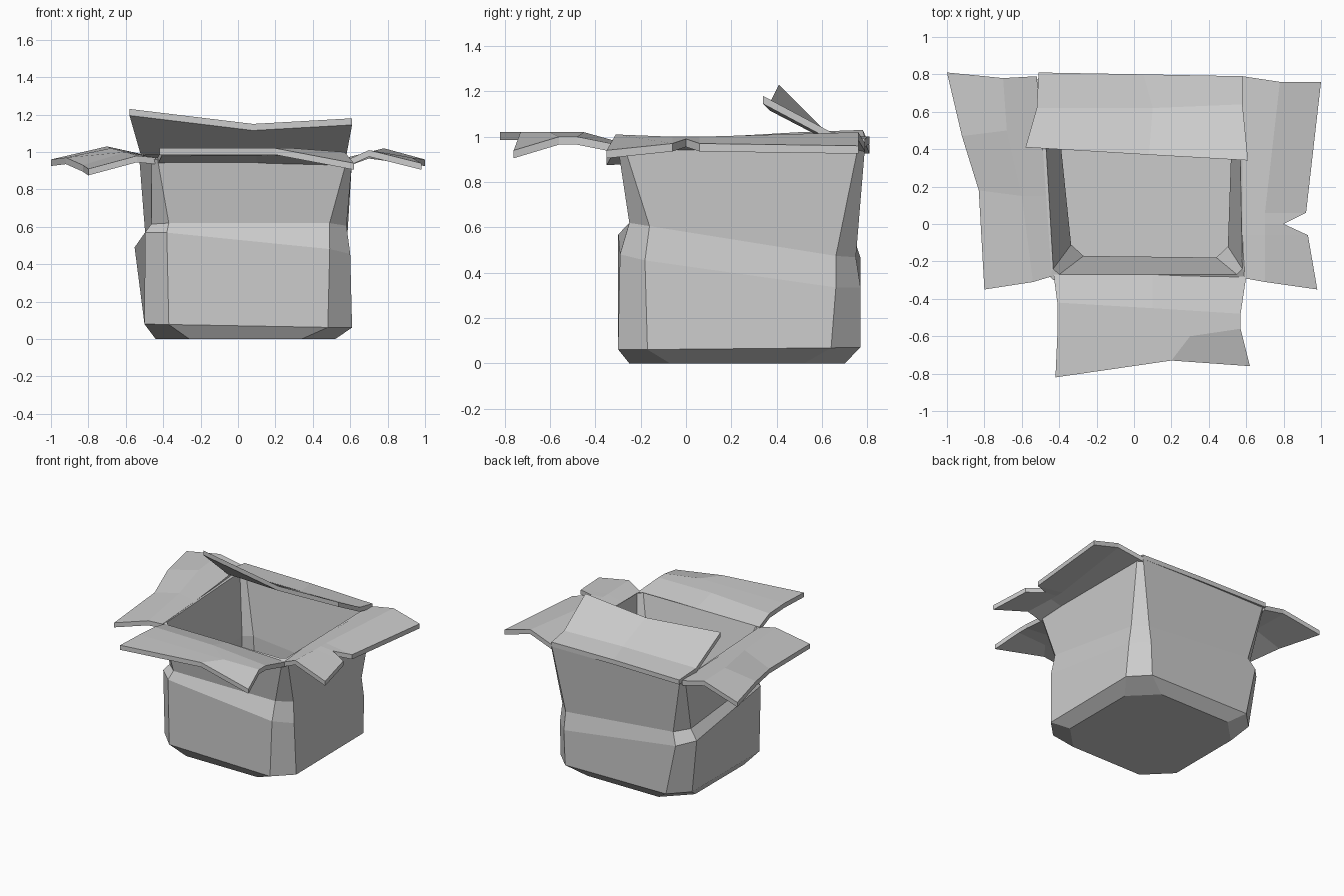
import bpy
import bmesh
from mathutils import Vector

default_cube = bpy.data.objects.get("Cube")
if default_cube:
    bpy.data.objects.remove(default_cube, do_unlink=True)

FLAP_THICKNESS = 0.035


def make_material(name, colour):
    material = bpy.data.materials.new(name)
    material.use_nodes = True
    material.diffuse_color = colour
    material.node_tree.nodes["Principled BSDF"].inputs["Base Color"].default_value = colour
    return material


card_grey = make_material("card grey", (0.6, 0.6, 0.6, 1))


def finish(bm, name):
    """Turn a bmesh into a flat shaded object with outward normals."""
    bmesh.ops.recalc_face_normals(bm, faces=bm.faces[:])
    mesh = bpy.data.meshes.new(name)
    bm.to_mesh(mesh)
    bm.free()
    mesh.materials.append(card_grey)
    obj = bpy.data.objects.new(name, mesh)
    bpy.context.collection.objects.link(obj)
    return obj


def cut_corner_ring(bm, corners, cut):
    """Make an eight sided ring from four corners by cutting each corner off."""
    points = [Vector(corner) for corner in corners]
    ring = []
    for index, point in enumerate(points):
        previous = points[index - 1]
        following = points[(index + 1) % len(points)]
        for neighbour in (previous, following):
            direction = (neighbour - point).normalized()
            ring.append(bm.verts.new(point + direction * cut))
    return ring


def bridge(bm, lower, upper):
    count = len(lower)
    for index in range(count):
        after = (index + 1) % count
        bm.faces.new((lower[index], lower[after], upper[after], upper[index]))


def make_body(name, sections):
    """Skin the sections in order and close both ends."""
    bm = bmesh.new()
    rings = [cut_corner_ring(bm, corners, cut) for cut, corners in sections]
    for lower, upper in zip(rings, rings[1:]):
        bridge(bm, lower, upper)
    bm.faces.new(rings[0])
    bm.faces.new(rings[-1])
    return finish(bm, name)


def make_flap(name, rows):
    """Make a creased sheet from rows running hinge to tip, thickened downwards."""
    bm = bmesh.new()
    drop = Vector((0, 0, -FLAP_THICKNESS))
    top = [[bm.verts.new(point) for point in row] for row in rows]
    under = [[bm.verts.new(Vector(point) + drop) for point in row] for row in rows]
    last_row = len(rows) - 1
    last_column = len(rows[0]) - 1

    # upper and lower skins
    for sheet in (top, under):
        for r in range(last_row):
            for c in range(last_column):
                bm.faces.new((sheet[r][c], sheet[r][c + 1],
                              sheet[r + 1][c + 1], sheet[r + 1][c]))

    # card edge all the way round
    border = [(0, c) for c in range(last_column)]
    border += [(r, last_column) for r in range(last_row)]
    border += [(last_row, c) for c in range(last_column, 0, -1)]
    border += [(r, 0) for r in range(last_row, 0, -1)]
    outline_top = [top[r][c] for r, c in border]
    outline_under = [under[r][c] for r, c in border]
    bridge(bm, outline_under, outline_top)
    return finish(bm, name)


# Box body: outer wall upwards, over the rim, then down the inside.
# Corners run front right, front left, back left, back right of the model.
make_body("box_body", [
    # underside
    (0.18, [(-.44, -.25, 0), (.52, -.25, 0), (.52, .70, 0), (-.44, .70, 0)]),
    # foot bevel
    (0.13, [(-.50, -.30, .08), (.61, -.30, .06), (.61, .77, .07), (-.50, .77, .08)]),
    # bulge below the crease
    (0.11, [(-.49, -.30, .58), (.60, -.29, .47), (.60, .77, .32), (-.56, .77, .48)]),
    # pinched crease
    (0.09, [(-.46, -.25, .62), (.58, -.25, .62), (.58, .75, .46), (-.50, .74, .56)]),
    # outer rim
    (0.03, [(-.46, -.30, .96), (.61, -.30, .95), (.61, .79, .96), (-.53, .79, .97)]),
    # inner rim
    (0.03, [(-.43, -.27, .97), (.58, -.27, .97), (.56, .75, .97), (-.49, .75, .97)]),
    # inner crease
    (0.06, [(-.33, -.17, .58), (.50, -.18, .56), (.53, .70, .44), (-.42, .70, .53)]),
    # inner floor
    (0.08, [(-.38, -.20, .06), (.51, -.20, .06), (.53, .70, .06), (-.42, .70, .06)]),
])

# Front flap, with one corner drooping
make_flap("front_flap", [
    [(-.43, -.27, .97), (.10, -.27, .97), (.60, -.28, .96)],
    [(-.41, -.42, 1.01), (.10, -.45, 1.02), (.57, -.48, 1.0)],
    [(-.41, -.60, 1.02), (.30, -.60, 1.02), (.57, -.56, 1.0)],
    [(-.42, -.82, 1.02), (.20, -.73, 1.02), (.62, -.76, .94)],
])

# Back flap, folded over the opening
make_flap("back_flap", [
    [(-.51, .81, 1.0), (.05, .80, 1.0), (.58, .79, .99)],
    [(-.52, .62, 1.02), (.10, .62, 1.02), (.58, .64, 1.02)],
    [(-.58, .41, 1.23), (.08, .37, 1.15), (.61, .34, 1.18)],
])

# Right flap, widening towards the back
make_flap("right_flap", [
    [(-.44, -.28, .97), (-.47, .15, .97), (-.49, .45, .98), (-.52, .79, .99)],
    [(-.54, -.31, .98), (-.60, .15, 1.0), (-.68, .50, 1.02), (-.70, .78, 1.03)],
    [(-.80, -.35, .91), (-.83, .18, .93), (-.92, .47, .97), (-1, .81, .96)],
])

# Left flap, with a torn notch in its outer edge
notch_rows = (-.06, 0, .06)
make_flap("left_flap", [
    [(.59, -.29, .96)] + [(.58, y, .97) for y in notch_rows] + [(.58, .79, .97)],
    [(.70, -.31, 1.01)] + [(.70, y, 1.0) for y in notch_rows] + [(.78, .76, 1.02)],
    [(.98, -.35, .94), (.93, -.06, .97), (.80, 0, .99), (.92, .06, .97), (1, .76, .96)],
])
